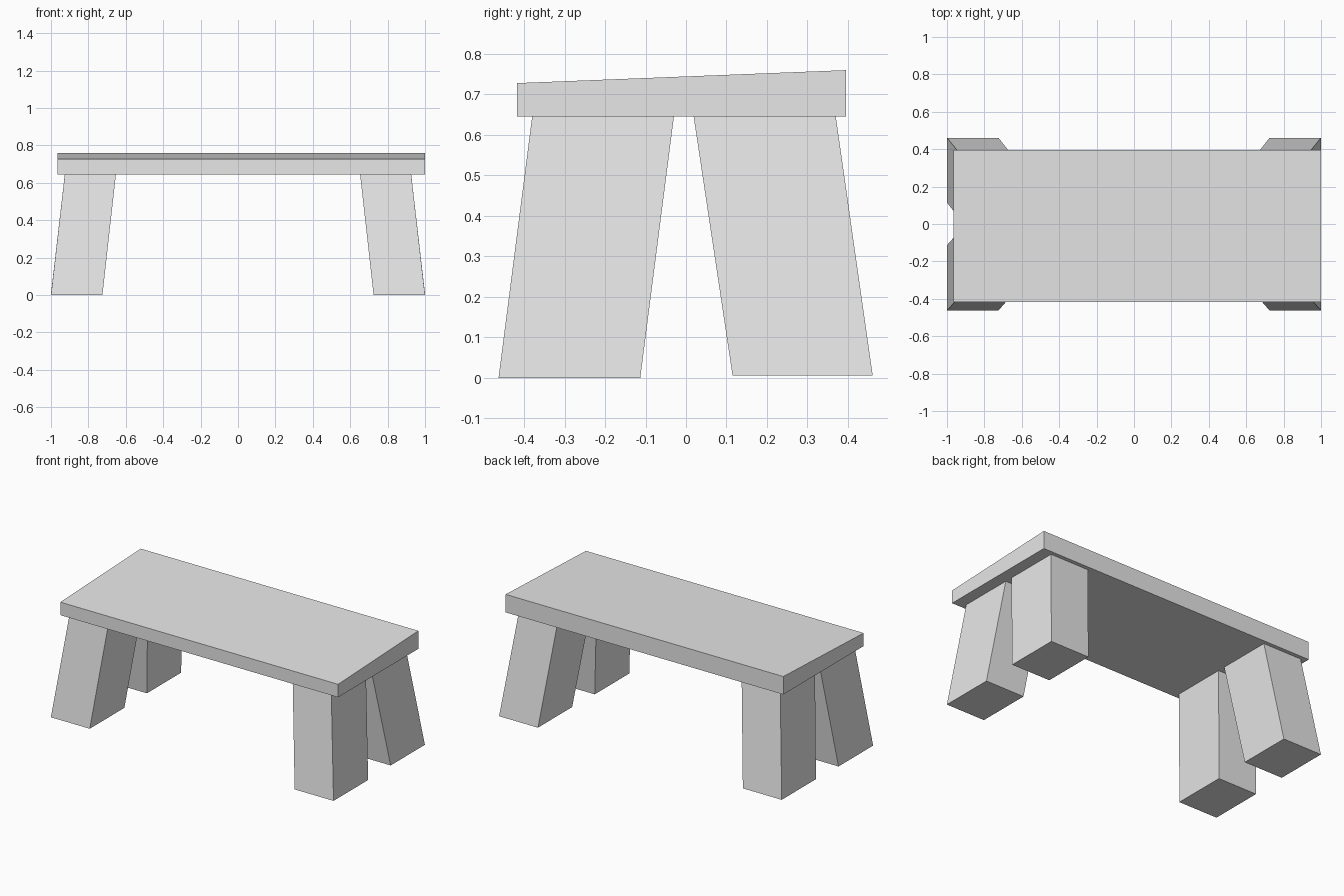
import bpy
import bmesh

cube = bpy.data.objects.get("Cube")
if cube:
    bpy.data.objects.remove(cube, do_unlink=True)

GREY = (0.8, 0.8, 0.8, 1.0)
grey = bpy.data.materials.new("plain_grey")
grey.use_nodes = True
grey.diffuse_color = GREY
grey.node_tree.nodes["Principled BSDF"].inputs["Base Color"].default_value = GREY

SEAT_BOTTOM = 0.645


def block(name, bottom, top):
    """Six-sided block between two rings of four corners."""
    bm = bmesh.new()
    low = [bm.verts.new(c) for c in bottom]
    high = [bm.verts.new(c) for c in top]
    bm.faces.new(low[::-1])
    bm.faces.new(high)
    for i in range(4):
        j = (i + 1) % 4
        bm.faces.new((low[i], low[j], high[j], high[i]))
    bmesh.ops.recalc_face_normals(bm, faces=bm.faces)
    mesh = bpy.data.meshes.new(name)
    bm.to_mesh(mesh)
    bm.free()
    mesh.materials.append(grey)
    obj = bpy.data.objects.new(name, mesh)
    bpy.context.collection.objects.link(obj)
    return obj


def ring(x0, x1, y0, y1, z_front, z_back):
    return [(x0, y0, z_front), (x1, y0, z_front), (x1, y1, z_back), (x0, y1, z_back)]


# Seat: a slab whose top rises gently towards the back
seat_plan = (-0.965, 1.0, -0.417, 0.395)
block("seat", ring(*seat_plan, SEAT_BOTTOM, SEAT_BOTTOM), ring(*seat_plan, 0.728, 0.76))

# Legs: leaning blocks splayed outwards; the back pair is slightly shorter
LEG_X_FOOT, LEG_X_TOP = (0.725, 1.0), (0.653, 0.926)
pairs = {
    "front": ((-0.463, -0.113), (-0.38, -0.03), 0.0),
    "back": ((0.115, 0.461), (0.019, 0.37), 0.006),
}
for end, (foot_y, top_y, foot_z) in pairs.items():
    for side, s in (("left", 1), ("right", -1)):
        foot_x = sorted(s * x for x in LEG_X_FOOT)
        top_x = sorted(s * x for x in LEG_X_TOP)
        block(f"{end}_{side}_leg",
              ring(*foot_x, *foot_y, foot_z, foot_z),
              ring(*top_x, *top_y, SEAT_BOTTOM, SEAT_BOTTOM))
